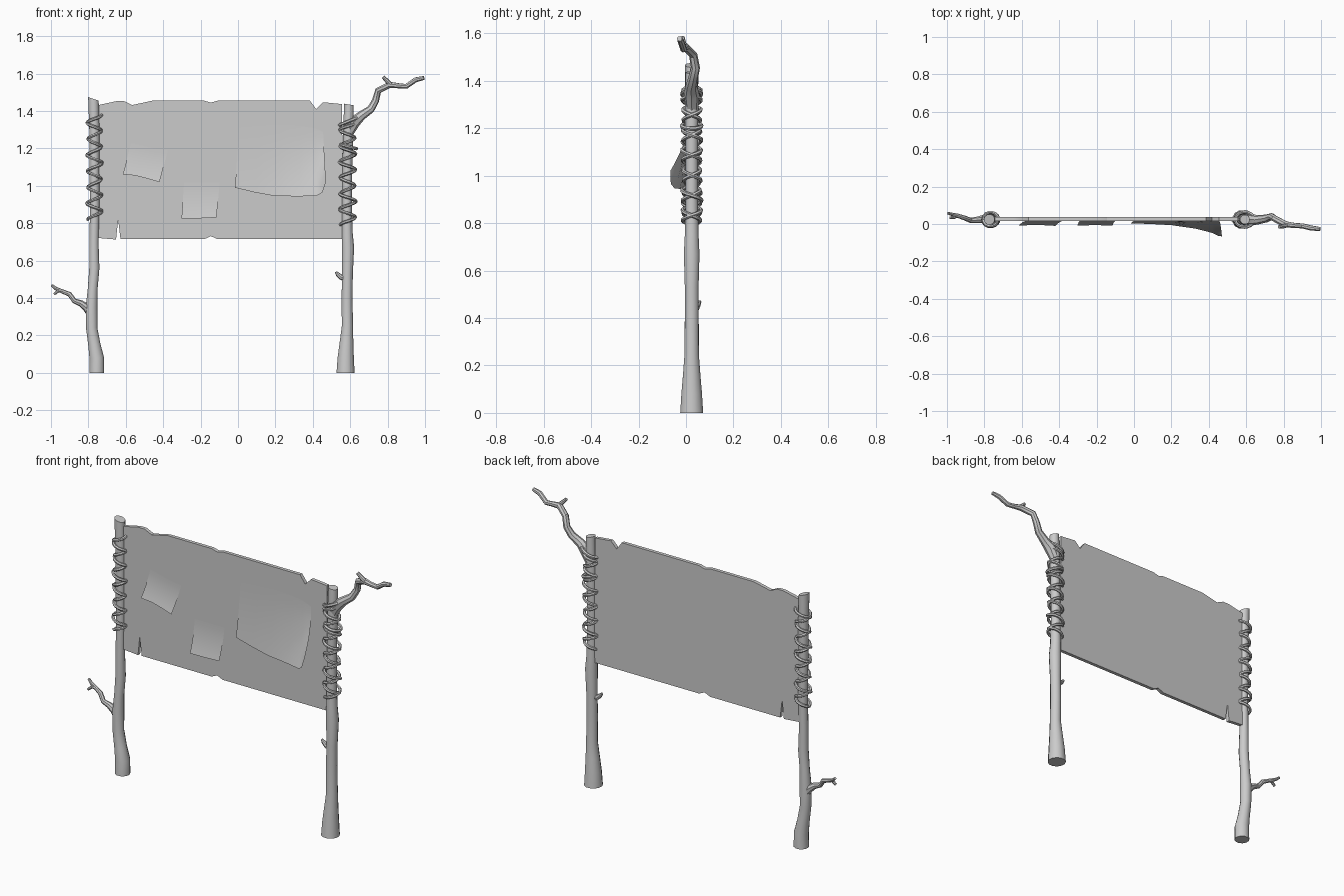
import bpy, bmesh, math, random
from mathutils import Vector

if "Cube" in bpy.data.objects:
    bpy.data.objects.remove(bpy.data.objects["Cube"])

random.seed(4)
YC = 0.024


def finish(name, bm, angle=40):
    bmesh.ops.recalc_face_normals(bm, faces=bm.faces)
    me = bpy.data.meshes.new(name)
    bm.to_mesh(me)
    bm.free()
    ob = bpy.data.objects.new(name, me)
    bpy.context.collection.objects.link(ob)
    bpy.ops.object.select_all(action='DESELECT')
    ob.select_set(True)
    bpy.context.view_layer.objects.active = ob
    bpy.ops.object.shade_smooth_by_angle(angle=math.radians(angle))
    return ob


def tube(name, path, sides=10, slant=0.0, closed=False):
    """Sweep a ring along (x, y, z, radius) points; slant tilts the top cut."""
    bm = bmesh.new()
    P = [Vector(p[:3]) for p in path]
    n = len(P)
    rings, u = [], None
    for i, p in enumerate(P):
        if closed:
            t = P[(i + 1) % n] - P[i - 1]
        else:
            t = P[min(i + 1, n - 1)] - P[max(i - 1, 0)]
        t.normalize()
        if u is None:
            u = t.orthogonal()
        u = (u - t * u.dot(t)).normalized()
        v = t.cross(u)
        ring = []
        for k in range(sides):
            a = 2 * math.pi * k / sides
            co = p + (u * math.cos(a) + v * math.sin(a)) * path[i][3]
            if i == n - 1 and slant:
                co.z -= slant * (co.x - p.x)
            ring.append(bm.verts.new(co))
        rings.append(ring)
    for i in range(n if closed else n - 1):
        a, b = rings[i], rings[(i + 1) % n]
        for k in range(sides):
            m = (k + 1) % sides
            bm.faces.new((a[k], a[m], b[m], b[k]))
    if not closed:
        bm.faces.new(rings[0][::-1])
        bm.faces.new(rings[-1])
    return finish(name, bm)


def post(name, pts, slant):
    tube(name, [(x, YC, z, r) for x, z, r in pts], 12, slant)


# Crooked posts
post("left_post", [(-.755, 0, .041), (-.755, .08, .04), (-.768, .15, .034), (-.782, .24, .031),
                   (-.783, .35, .032), (-.777, .45, .027), (-.768, .56, .028), (-.770, .70, .025),
                   (-.766, .9, .026), (-.768, 1.1, .027), (-.768, 1.3, .028), (-.773, 1.465, .029)], .35)
post("right_post", [(.575, 0, .05), (.576, .08, .045), (.580, .16, .038), (.585, .25, .031),
                    (.583, .4, .03), (.585, .53, .03), (.588, .67, .034), (.584, .75, .03),
                    (.583, .9, .027), (.585, 1.1, .027), (.59, 1.3, .029), (.593, 1.435, .026)], .15)

# Branches and twigs
tube("right_branch", [(.59, .026, 1.28, .026), (.62, .024, 1.34, .033), (.66, .022, 1.375, .025),
                      (.71, .03, 1.41, .021), (.735, .04, 1.455, .019), (.75, .03, 1.51, .018),
                      (.81, -.002, 1.54, .018), (.86, -.008, 1.535, .014), (.90, -.01, 1.532, .014),
                      (.95, -.022, 1.567, .014), (.995, -.027, 1.577, .011)], 8)
tube("right_twig", [(.82, -.005, 1.538, .013), (.798, -.012, 1.56, .012), (.775, -.015, 1.583, .009)], 8)
tube("left_branch", [(-.783, .026, .31, .022), (-.81, .026, .35, .022), (-.84, .022, .372, .017),
                     (-.875, .02, .385, .014), (-.90, .03, .42, .013), (-.945, .045, .438, .011),
                     (-.975, .052, .452, .009), (-.996, .058, .469, .007)], 8)
tube("left_twig", [(-.945, .045, .438, .01), (-.962, .036, .438, .009), (-.983, .033, .42, .007)], 8)
tube("right_stub", [(.58, .024, .505, .022), (.55, .02, .512, .014), (.535, .02, .525, .012),
                    (.522, .02, .54, .006)], 8)


# Rope lacing: two opposite helices make the zigzag around each post
def lacing(name, x0, z0, z1, turns, rad):
    steps = 14
    for sense in (1, -1):
        phase, path = random.uniform(0, 6), []
        for i in range(int(turns * steps) + 1):
            a = 2 * math.pi * i / steps
            r = rad + .003 * math.sin(a * .37 + phase) + (.002 if sense > 0 else 0)
            z = z1 - (z1 - z0) * i / (turns * steps)
            path.append((x0 + r * math.cos(a) * 1.08, YC + sense * r * math.sin(a), z, .0085))
        tube(f"{name}_{'a' if sense > 0 else 'b'}", path, 6)


lacing("left_rope", -.767, .82, 1.38, 6.5, .034)
lacing("right_rope", .586, .79, 1.34, 6.5, .037)


def loop(name, x, z, rx, ry, tilt):
    path = []
    for i in range(20):
        a = math.pi * i / 10
        path.append((x + rx * math.cos(a), YC + ry * math.sin(a), z + tilt * math.cos(a), .009))
    tube(name, path, 6, closed=True)


loop("right_rope_loop_upper", .592, 1.345, .05, .04, .02)
loop("right_rope_loop_lower", .592, 1.21, .042, .041, -.012)

# Weathered board with torn edges
outline = [(-.755, 1.43), (-.65, 1.453), (-.61, 1.453), (-.565, 1.432), (-.46, 1.455), (-.18, 1.455),
           (-.145, 1.445), (-.11, 1.455), (.385, 1.455), (.418, 1.41), (.455, 1.447), (.556, 1.437),
           (.562, .715), (-.11, .715), (-.145, .731), (-.18, .715), (-.628, .715), (-.641, .82),
           (-.652, .713), (-.755, .722)]
bm = bmesh.new()
face = bm.faces.new([bm.verts.new((x, .017, z)) for x, z in outline])
ext = bmesh.ops.extrude_face_region(bm, geom=[face])
bmesh.ops.translate(bm, vec=(0, .02, 0), verts=[g for g in ext["geom"] if isinstance(g, bmesh.types.BMVert)])
bmesh.ops.triangulate(bm, faces=[f for f in bm.faces if len(f.verts) > 4])
finish("board", bm, 30)


# Paper sheets curling off the board; columns are (x top, z top, x bottom, z bottom, y bottom)
def sheet(name, cols, rows=8):
    bm = bmesh.new()
    grid = []
    for xt, zt, xb, zb, yb in cols:
        line = []
        for j in range(rows + 1):
            t = j / rows
            line.append(bm.verts.new((xt + (xb - xt) * t, .0165 + (yb - .0165) * t ** 2, zt + (zb - zt) * t)))
        grid.append(line)
    for a, b in zip(grid, grid[1:]):
        for j in range(rows):
            bm.faces.new((a[j], a[j + 1], b[j + 1], b[j]))
    ob = finish(name, bm)
    if ob.data.polygons[0].normal.y > 0:
        ob.data.flip_normals()


sheet("small_paper_left", [(-.572, 1.23, -.615, 1.062, -.008), (-.51, 1.215, -.55, 1.055, -.006),
                           (-.45, 1.2, -.49, 1.04, -.006), (-.375, 1.19, -.42, 1.02, -.01)])
sheet("small_paper_middle", [(-.288, 1.02, -.302, .826, -.008), (-.2, 1.02, -.21, .826, -.006),
                             (-.098, 1.02, -.115, .831, -.008)])
sheet("large_paper", [(.006, 1.31, -.016, .99, .004), (.12, 1.32, .09, .965, 0), (.23, 1.325, .2, .945, -.006),
                      (.33, 1.32, .33, .944, -.025), (.40, 1.31, .42, .946, -.048),
                      (.43, 1.3, .452, .965, -.064), (.455, 1.29, .47, 1.02, -.066)])
